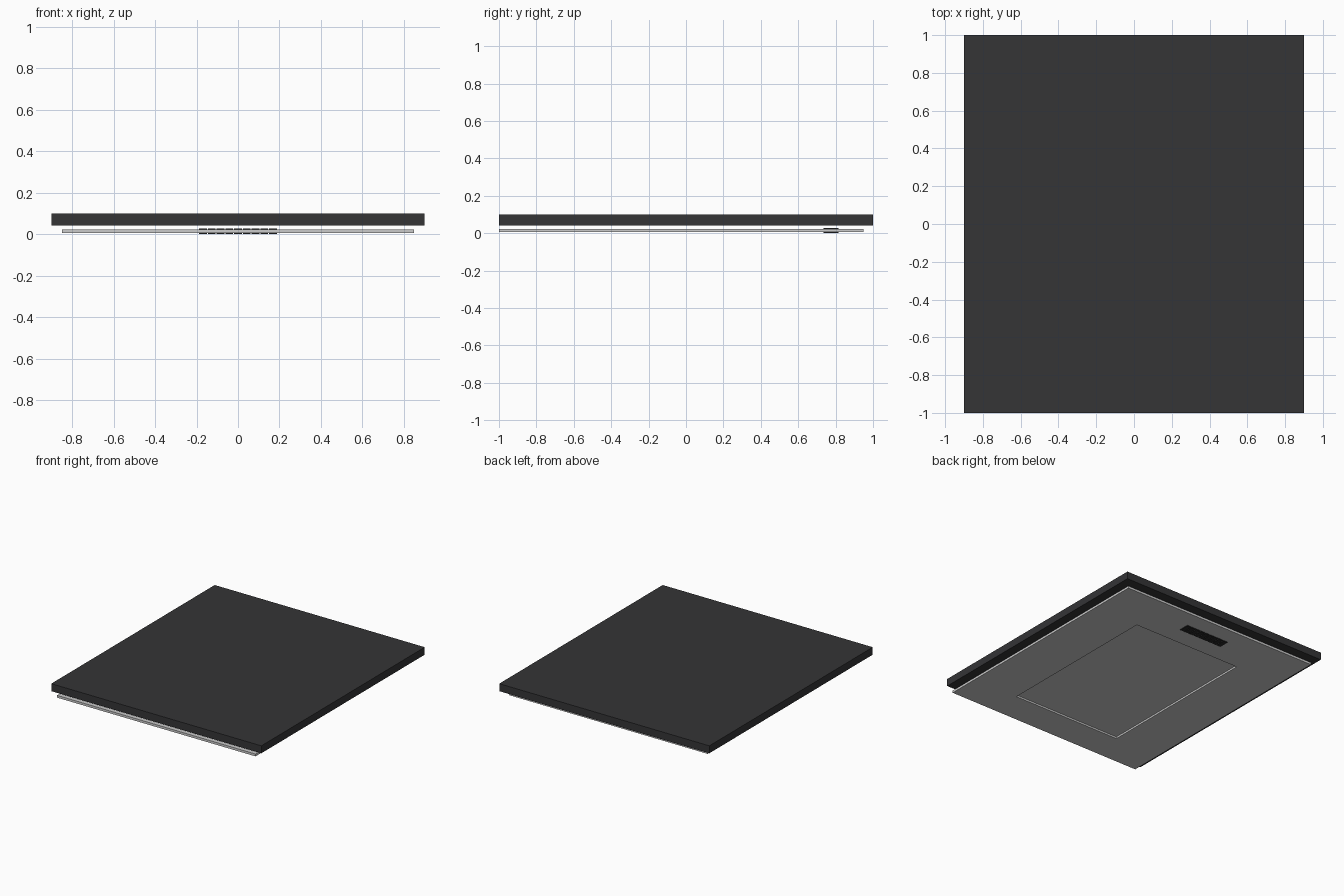
import bpy

if "Cube" in bpy.data.objects:
    bpy.data.objects.remove(bpy.data.objects["Cube"])


def material(name, rgb):
    m = bpy.data.materials.new(name)
    m.diffuse_color = (*rgb, 1)
    m.use_nodes = True
    m.node_tree.nodes["Principled BSDF"].inputs["Base Color"].default_value = m.diffuse_color
    return m


dark = material("dark", (0.035, 0.035, 0.037))
black = material("black", (0.02, 0.02, 0.02))


def box(name, x, y, z, mat=None):
    """Box from (min, max) ranges on each axis."""
    bpy.ops.mesh.primitive_cube_add(size=1, location=[(a + b) / 2 for a, b in (x, y, z)])
    o = bpy.context.object
    o.name = name
    o.scale = [b - a for a, b in (x, y, z)]
    bpy.ops.object.transform_apply(location=False, rotation=False, scale=True)
    if mat:
        o.data.materials.append(mat)
    return o


Z = (0.005, 0.023)      # thickness of the lower frame
IN, OUT = 0.465, 0.85   # inner and outer half widths of the frame

# Thick upper slab
box("top_slab", (-0.9, 0.9), (-1, 1), (0.042, 0.1), dark)

# Lower frame: two side boards, front and back rails
box("frame_side_right", (IN, OUT), (-1, 0.95), Z)
box("frame_side_left", (-OUT, -IN), (-1, 0.95), Z)
box("frame_front_rail", (-IN, IN), (-1, -0.75), Z)
box("frame_back_rail", (-IN, IN), (0.585, 0.95), Z)

# Recessed centre pane
box("centre_pane", (-IN, IN), (-0.75, 0.585), (0.019, 0.023))

# Row of small vent blocks passing through the back rail
count, width = 9, 0.38
pitch = width / count
for i in range(count):
    x0 = -width / 2 + i * pitch
    box(f"vent_block_{i + 1}", (x0 + 0.003, x0 + pitch - 0.003), (0.735, 0.815), (0, 0.028), black)
